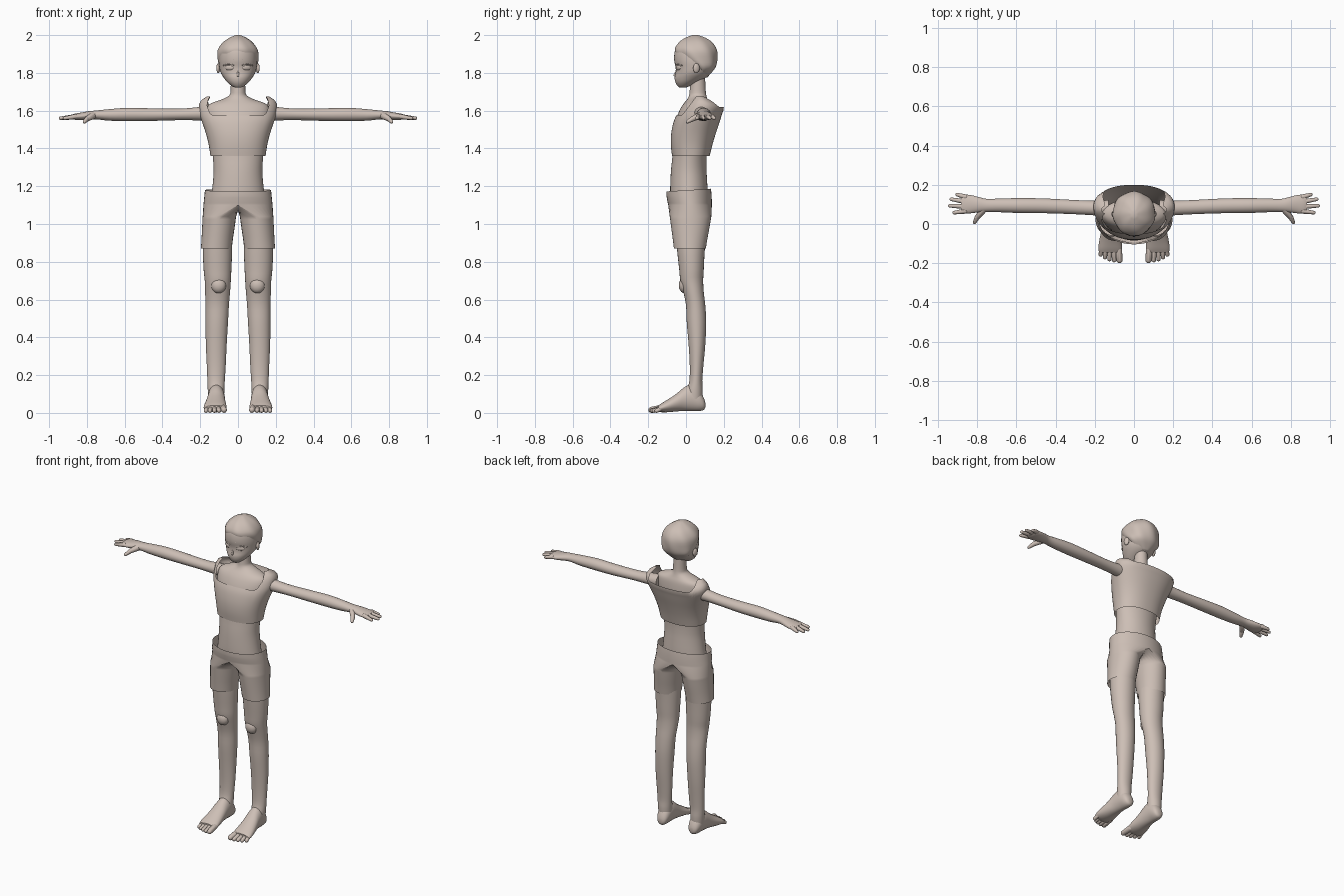
import bpy, bmesh, math
from mathutils import Vector, Matrix

clay = bpy.data.materials.new("warm clay")
clay.diffuse_color = (0.61, 0.52, 0.465, 1)


def finish(name, bm, mirror=False):
    bmesh.ops.recalc_face_normals(bm, faces=bm.faces[:])
    me = bpy.data.meshes.new(name)
    bm.to_mesh(me)
    bm.free()
    for p in me.polygons:
        p.use_smooth = True
    me.set_sharp_from_angle(angle=math.radians(50))
    me.materials.append(clay)
    ob = bpy.data.objects.new(name, me)
    bpy.context.collection.objects.link(ob)
    if mirror:
        m = ob.modifiers.new("Mirror", 'MIRROR')
        m.use_clip = True
        m.merge_threshold = 0.0005
    return ob


def spline(rows, sub):
    """Catmull-Rom interpolation of the rows of a loft."""
    out = []
    for i in range(len(rows) - 1):
        p0, p1, p2 = rows[max(i - 1, 0)], rows[i], rows[i + 1]
        p3 = rows[min(i + 2, len(rows) - 1)]
        for s in range(sub):
            t = s / sub
            out.append([b + 0.5 * t * (c - a + t * (2*a - 5*b + 4*c - d + t * (3*(b - c) + d - a)))
                        for a, b, c, d in zip(p0, p1, p2, p3)])
    return out + [list(rows[-1])]


def skin(bm, rings, closed=True):
    for r, q in zip(rings, rings[1:]):
        n = len(r)
        for i in range(n if closed else n - 1):
            bm.faces.new((r[i], r[(i + 1) % n], q[(i + 1) % n], q[i]))


def loft(name, axis, rows, n=28, sub=3, mirror=False, wave=0.0, cap=True):
    """Rows: position on the axis, then min/max of the two other axes."""
    bm = bmesh.new()
    rings = []
    for t, a0, a1, b0, b1 in spline(rows, sub):
        ring = []
        for i in range(n):
            g = 2 * math.pi * i / n
            k = 1 + wave * math.sin(7 * g + 25 * t)
            a = (a0 + a1) / 2 + (a1 - a0) / 2 * math.cos(g) * k
            b = (b0 + b1) / 2 + (b1 - b0) / 2 * math.sin(g) * k
            co = {'x': (t, a, b), 'y': (a, t, b), 'z': (a, b, t)}[axis]
            ring.append(bm.verts.new(co))
        rings.append(ring)
    skin(bm, rings)
    if cap:
        bm.faces.new(rings[0])
        bm.faces.new(rings[-1])
    return finish(name, bm, mirror)


# Unit sphere points shared by all capsules
tmp = bmesh.new()
bmesh.ops.create_icosphere(tmp, subdivisions=2, radius=1)
SPHERE = [v.co.copy() for v in tmp.verts]
tmp.free()


def capsules(name, segs, mirror=True):
    """Each segment: start, start radius, end, end radius."""
    bm = bmesh.new()
    for p, r, q, s in segs:
        vs = [bm.verts.new(Vector(c) + u * rad) for c, rad in ((p, r), (q, s)) for u in SPHERE]
        bmesh.ops.convex_hull(bm, input=vs)
    loose = [v for v in bm.verts if not v.link_faces]
    bmesh.ops.delete(bm, geom=loose, context='VERTS')
    return finish(name, bm, mirror)


def ball(name, loc, scale, rot=0.0, mirror=True):
    bm = bmesh.new()
    bmesh.ops.create_uvsphere(bm, u_segments=16, v_segments=10, radius=1,
                              matrix=Matrix.Translation(loc) @ Matrix.Rotation(rot, 4, 'Z')
                              @ Matrix.Diagonal((*scale, 1)))
    return finish(name, bm, mirror)


def sym(rows):
    return [(z, -r, r, f, b) for z, r, f, b in rows]


# Torso and neck
loft("torso", 'z', sym([
    (1.10, .150, -.080, .110), (1.16, .140, -.084, .115), (1.24, .131, -.082, .111),
    (1.30, .129, -.078, .108), (1.38, .136, -.070, .110), (1.48, .150, -.068, .125),
    (1.56, .165, -.050, .130), (1.61, .165, -.030, .127), (1.638, .145, -.012, .122),
    (1.66, .085, .006, .114), (1.68, .047, .016, .108), (1.71, .039, .020, .104),
    (1.80, .038, .028, .100)]), n=40)

# Head, hair and face
loft("head", 'z', sym([
    (1.722, .014, -.034, -.002), (1.73, .032, -.044, .020), (1.75, .056, -.056, .060),
    (1.775, .076, -.060, .105), (1.80, .091, -.055, .130), (1.83, .099, -.055, .148),
    (1.87, .102, -.063, .155), (1.92, .096, -.058, .150), (1.96, .070, -.035, .130),
    (1.985, .03, 0, .09)]), n=36)
loft("hair", 'z', sym([
    (1.775, .030, .050, .112), (1.80, .070, .040, .134), (1.83, .098, .020, .156),
    (1.87, .107, -.035, .165), (1.92, .106, -.060, .163), (1.96, .080, -.038, .140),
    (1.985, .046, -.004, .105), (2.0, .012, .035, .065)]), n=56, wave=.018)
ball("ear", (.104, .055, 1.825), (.010, .018, .026), .3)
ball("eye", (.046, -.040, 1.828), (.026, .007, .014), .42)
capsules("eyelash", [((.020, -.053, 1.843), .004, (.050, -.043, 1.847), .004),
                     ((.050, -.043, 1.847), .004, (.077, -.020, 1.840), .003)])
capsules("eyebrow", [((.022, -.058, 1.870), .003, (.070, -.030, 1.876), .002)])
capsules("nose", [((0, -.050, 1.810), .004, (0, -.060, 1.787), .007)], False)
capsules("lips", [((-.014, -.052, 1.757), .004, (.014, -.052, 1.757), .004)], False)

# Loose sleeveless top: scooped neckline front and back, wide raised shoulders
profile = spline([(1.36, .146, -.074, .125), (1.42, .155, -.080, .140), (1.48, .170, -.078, .158),
                  (1.54, .190, -.066, .178), (1.58, .203, -.048, .190), (1.62, .207, -.024, .200),
                  (1.65, .200, .005, .165), (1.675, .165, .035, .110)], 4)


def profile_at(z):
    for p, q in zip(profile, profile[1:]):
        if z <= q[0]:
            k = (z - p[0]) / (q[0] - p[0])
            return [a + k * (b - a) for a, b in zip(p, q)]
    return profile[-1]


bm = bmesh.new()
rings = []
N, R = 64, 16
for j in range(R + 1):
    ring = []
    for i in range(N):
        g = 2 * math.pi * i / N
        c, s = math.cos(g), math.sin(g)
        low = 1.575 if s < 0 else 1.62
        k = min(max((abs(c) - .66) / .22, 0), 1)
        top = low + (1.675 - low) * k * k * (3 - 2 * k)
        z = 1.36 + (top - 1.36) * j / R
        _, rx, f, b = profile_at(z)
        sc, ss = [math.copysign(abs(v) ** .9, v) for v in (c, s)]
        ring.append(bm.verts.new((rx * sc, (f + b) / 2 + (b - f) / 2 * ss, z)))
    rings.append(ring)
skin(bm, rings)
finish("sleeveless_top", bm)

# Shorts: half arcs round the hips, then full rings round the leg, mirrored
bm = bmesh.new()
M, K = 18, 14
H = math.pi / 2


def arc(z, xc, rx, y0, y1, a0, a1, ids):
    n = M if a0 < 0 else K
    return [bm.verts.new((xc + rx * math.cos(a0 + (a1 - a0) * i / n),
                          (y0 + y1) / 2 + (y1 - y0) / 2 * math.sin(a0 + (a1 - a0) * i / n), z))
            for i in ids]


hips = [arc(z, 0, rx, y0, y1, -H, H, range(M + 1)) for z, rx, y0, y1 in spline(
    [(1.18, .175, -.104, .132), (1.14, .179, -.102, .136), (1.10, .183, -.094, .137)], 3)]
for ring in hips:
    for v in ring:
        if v.co.z > 1.15:
            v.co.z += .06 * (v.co.y - .02)
    ring[0].co.x = ring[-1].co.x = 0
skin(bm, hips, False)
strand = [bm.verts.new((0, .137 - .231 * i / K, 1.10 - .03 * math.sin(math.pi * i / K)))
          for i in range(1, K)]
leg_rings = [hips[-1] + strand]
for z, x0, x1, y0, y1 in spline([(1.04, .010, .187, -.086, .134), (.98, .018, .190, -.078, .124),
                                 (.92, .027, .193, -.070, .113), (.87, .033, .196, -.064, .105)], 3):
    xc, rx = (x0 + x1) / 2, (x1 - x0) / 2
    leg_rings.append(arc(z, xc, rx, y0, y1, -H, H, range(M + 1))
                     + arc(z, xc, rx, y0, y1, H, 3 * H, range(1, K)))
skin(bm, leg_rings)
finish("shorts", bm, True)

# Legs with knees
loft("leg", 'z', [
    (1.00, .035, .180, -.060, .112), (.87, .031, .186, -.048, .100), (.76, .035, .182, -.036, .094),
    (.70, .038, .176, -.030, .091), (.64, .042, .174, -.014, .094), (.57, .048, .172, .000, .102),
    (.48, .053, .172, .004, .107), (.36, .060, .170, .014, .102), (.25, .065, .165, .020, .092),
    (.17, .070, .162, .018, .086), (.12, .072, .160, .006, .088), (.06, .075, .155, .000, .085)],
    mirror=True)
ball("kneecap", (.103, -.008, .675), (.040, .030, .042))

# Feet and toes
loft("foot", 'y', [
    (.102, .100, .124, .030, .055), (.094, .084, .140, .016, .080), (.07, .074, .152, .010, .120),
    (.03, .071, .158, .010, .150), (-.01, .069, .162, .010, .135), (-.05, .066, .170, .008, .102),
    (-.09, .062, .178, .004, .075), (-.125, .060, .182, .003, .054), (-.145, .064, .178, .006, .040)],
    mirror=True)
toes = [(.074, -.184, .016), (.101, -.184, .012), (.125, -.179, .0115),
        (.148, -.170, .011), (.170, -.156, .011)]
capsules("toes", [((.120 + (x - .120) * .9, -.125, .026), r * 1.15, (x, y, r), r)
                  for x, y, r in toes])

# Arms and hands
loft("arm", 'x', [
    (.13, .040, .122, 1.545, 1.628), (.20, .044, .119, 1.548, 1.620), (.30, .050, .122, 1.550, 1.611),
    (.45, .055, .130, 1.546, 1.612), (.58, .056, .132, 1.545, 1.615), (.68, .060, .130, 1.547, 1.608),
    (.75, .062, .128, 1.554, 1.601), (.79, .060, .137, 1.553, 1.597), (.83, .055, .147, 1.550, 1.590),
    (.865, .053, .150, 1.552, 1.584), (.882, .062, .142, 1.558, 1.578)], mirror=True)
fingers = [(.138, .902, .150), (.114, .932, .126), (.089, .940, .093), (.066, .918, .058)]
capsules("fingers", [((.860, y, 1.569), .0135, (x, y2, 1.560), .009) for y, x, y2 in fingers])
capsules("thumb", [((.765, .078, 1.575), .019, (.798, .036, 1.557), .014),
                   ((.798, .036, 1.557), .014, (.813, .008, 1.541), .009)])
